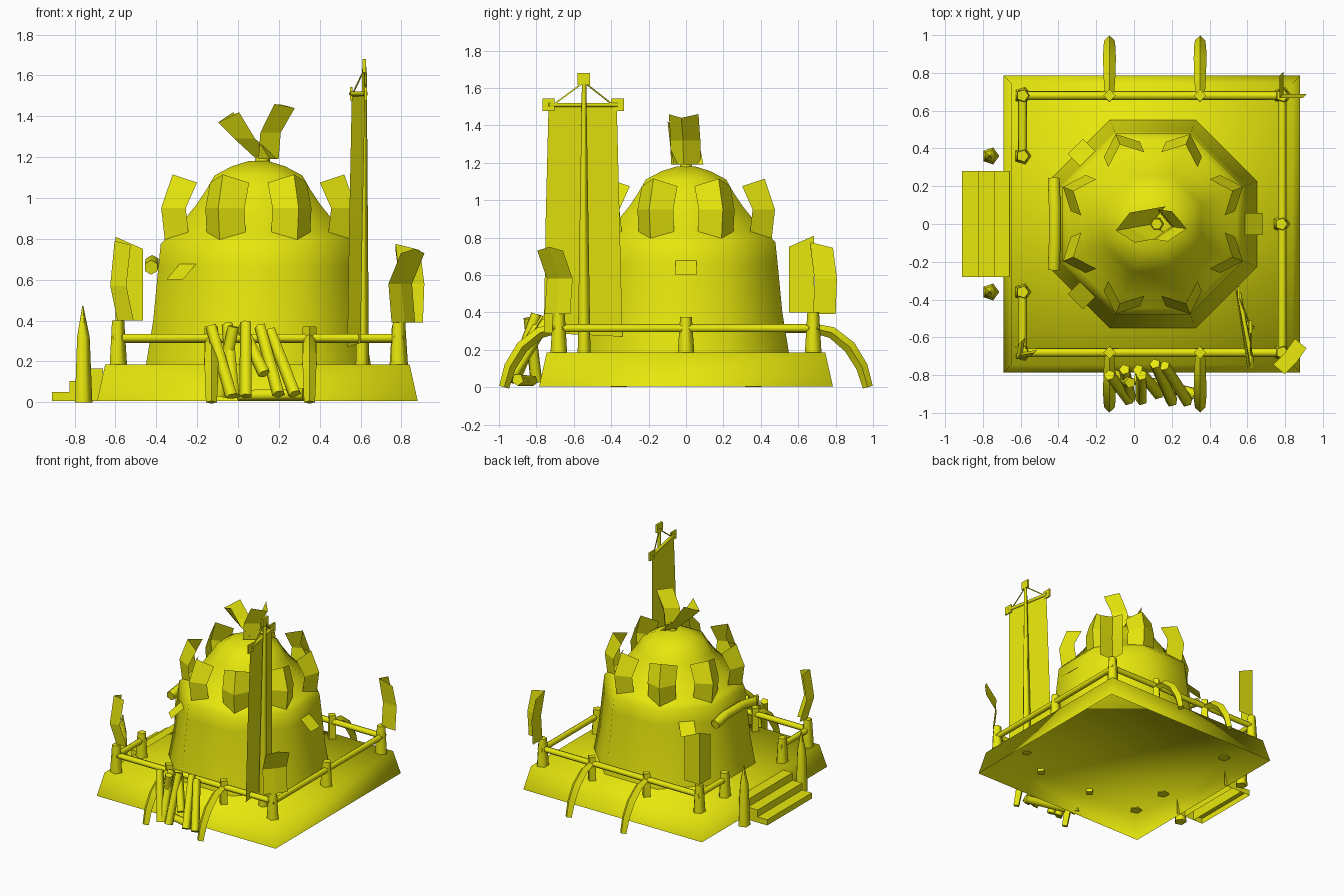
import bpy, bmesh, math
from mathutils import Vector

if "Cube" in bpy.data.objects:
    bpy.data.objects.remove(bpy.data.objects["Cube"])

yellow = bpy.data.materials.new("mustard yellow")
yellow.diffuse_color = (0.8, 0.8, 0.004, 1)
yellow.use_nodes = True
yellow.node_tree.nodes["Principled BSDF"].inputs["Base Color"].default_value = yellow.diffuse_color
CX = 0.1                      # hut axis
C8 = math.cos(math.pi / 8)


def finish(name, bm, smooth=None):
    bmesh.ops.recalc_face_normals(bm, faces=bm.faces)
    me = bpy.data.meshes.new(name)
    bm.to_mesh(me)
    bm.free()
    me.materials.append(yellow)
    ob = bpy.data.objects.new(name, me)
    bpy.context.collection.objects.link(ob)
    if smooth:
        bpy.ops.object.select_all(action='DESELECT')
        ob.select_set(True)
        bpy.context.view_layer.objects.active = ob
        bpy.ops.object.shade_smooth_by_angle(angle=math.radians(smooth))
    return ob


def tube(name, pts, radii, n=5, phase=0.0, smooth=75, bottom=True, ref=None):
    """Tapered prism swept along a path."""
    pts = [Vector(p) for p in pts]
    bm = bmesh.new()
    rings = []
    for i, p in enumerate(pts):
        d = (pts[min(i + 1, len(pts) - 1)] - pts[max(i - 1, 0)]).normalized()
        r = Vector(ref) if ref else Vector((1, 0, 0)) if abs(d.y) > 0.8 else Vector((0, 1, 0))
        u = r.cross(d).normalized()
        v = d.cross(u)
        rings.append([bm.verts.new(p + radii[i] * (
            math.cos(phase + math.tau * k / n) * u + math.sin(phase + math.tau * k / n) * v))
            for k in range(n)])
    for a, b in zip(rings, rings[1:]):
        for k in range(n):
            bm.faces.new((a[k], a[(k + 1) % n], b[(k + 1) % n], b[k]))
    if bottom:
        bm.faces.new(rings[0])
    bm.faces.new(rings[-1])
    return finish(name, bm, smooth)


def box(name, lo, hi, open_dirs=()):
    """Box, with the faces pointing along open_dirs left out."""
    bm = bmesh.new()
    bmesh.ops.create_cube(bm, size=1)
    gone = [f for f in bm.faces if any(f.normal.dot(Vector(d)) > 0.9 for d in open_dirs)]
    bmesh.ops.delete(bm, geom=gone, context='FACES')
    for v in bm.verts:
        v.co = [(a + b) / 2 + c * (b - a) for a, b, c in zip(lo, hi, v.co)]
    return finish(name, bm)


def sheet(name, rows):
    """Thin surface from a grid of points."""
    bm = bmesh.new()
    g = [[bm.verts.new(p) for p in r] for r in rows]
    for a, b in zip(g, g[1:]):
        for k in range(len(a) - 1):
            bm.faces.new((a[k], a[k + 1], b[k + 1], b[k]))
    return finish(name, bm)


def leaf(name, x, y, out, ridge, spread, width, drop=0.03):
    """Two panes folded along a bent ridge of (radius, height) points."""
    a = math.radians(out)
    rows = []
    for i, (r, z) in enumerate(ridge):
        p = Vector((x + r * math.cos(a), y + r * math.sin(a), z))
        row = [p]
        for s in (1, -1):
            b = a + s * math.radians(spread)
            q = p + width * Vector((math.cos(b), math.sin(b), 0))
            q.z -= drop if i == len(ridge) - 1 else 0
            row.insert(0 if s > 0 else 2, q)
        rows.append(row)
    sheet(name, rows)


# Platform, open underneath
tube("platform", [(0.095, 0, 0.005), (0.095, 0, 0.185)],
     [0.785 * 2 ** 0.5, 0.745 * 2 ** 0.5], 4, math.pi / 4, 120, bottom=False)

# Octagonal hut with a flared, bell-shaped roof
prof = [(0.55, 0.185), (0.515, 0.4), (0.49, 0.66), (0.478, 0.775), (0.445, 0.81),
        (0.37, 0.885), (0.305, 0.965), (0.255, 1.04), (0.215, 1.11), (0.13, 1.155), (0.05, 1.18)]
tube("hut_dome", [(CX, 0, z) for r, z in prof], [r / C8 for r, z in prof], 8, math.pi / 8, 80,
     bottom=False)
tube("roof_knob", [(CX + 0.02, 0, 1.16), (CX + 0.02, 0, 1.225)], [0.04, 0.03], 6)

# Folded hide leaves around the roof
for k in range(8):
    leaf(f"roof_leaf_{k}", CX, 0, 22.5 + 45 * k,
         [(0.495, 0.785), (0.515, 0.95), (0.455, 1.115)], 130, 0.135, 0.04)

# Leaves at the peak
leaf("peak_leaf_left", CX, 0, 190, [(0.01, 1.19), (0.12, 1.29), (0.2, 1.37)], 138, 0.12, -0.05)
leaf("peak_leaf_right", CX, 0, -8, [(0.1, 1.19), (0.11, 1.32), (0.18, 1.44)], 138, 0.12, -0.02)

# Window awnings
for k, deg in enumerate((0, 135, 225)):
    a = math.radians(deg)
    o, t = Vector((math.cos(a), math.sin(a), 0)), Vector((-math.sin(a), math.cos(a), 0))
    c = Vector((CX, 0, 0))
    sheet(f"awning_{k}", [[c + o * r + t * s * 0.057 + Vector((0, 0, z)) for s in (-1, 1)]
                          for r, z in ((0.485, 0.68), (0.58, 0.60))])

# Arched log over the entrance
tube("door_arch", [(-0.425, -0.24, 0.66), (-0.42, -0.1, 0.685), (-0.42, 0.1, 0.685),
                   (-0.425, 0.24, 0.66)], [0.036] * 4, 6)

# Hollow steps and pointed stakes beside them
steps = ((-0.91, -0.825, 0.05), (-0.825, -0.74, 0.105), (-0.74, -0.66, 0.165))
for k, (x0, x1, z) in enumerate(steps):
    box(f"step_{k}", (x0, -0.28, 0.005), (x1, 0.28, z), ((0, 0, -1), (1, 0, 0)))
for s in (-1, 1):
    tube("stake", [(-0.76, s * 0.36, 0), (-0.76, s * 0.36, 0.32), (-0.76, s * 0.36, 0.47)],
         [0.047, 0.034, 0.003])

# Railing posts, rails and curved braces
posts = [(0.78, 0)]
for s in (-1, 1):
    posts += [(-0.59, s * 0.36), (-0.59, s * 0.68), (0.785, s * 0.68)]
    for x in (-0.13, 0.35):
        tube("brace_post", [(x, s * 0.68, 0.16), (x, s * 0.68, 0.37)], [0.036, 0.033], 4)
        tube("curved_brace", [(x, s * 0.66, 0.32), (x, s * 0.78, 0.292), (x, s * 0.875, 0.215),
                              (x, s * 0.94, 0.11), (x, s * 0.972, 0)],
             [0.024, 0.031, 0.034, 0.032, 0.027], 4, ref=(1, 0, 0))
    tube("long_rail", [(-0.62, s * 0.68, 0.315), (0.81, s * 0.68, 0.315)], [0.024] * 2)
    tube("side_rail_left", [(-0.59, s * 0.71, 0.315), (-0.59, s * 0.33, 0.315)], [0.024] * 2)
tube("side_rail_right", [(0.785, -0.71, 0.315), (0.785, 0.71, 0.315)], [0.024] * 2)
for x, y in posts:
    h = 0.40 if abs(y) > 0.5 else 0.375
    tube("rail_post", [(x, y, 0.18), (x, y, h)], [0.047, 0.033])

# Leaves on the corner posts
leaf("corner_leaf_back_left", -0.6, 0.685, 135,
     [(0.0, 0.4), (0.0, 0.58), (0.0, 0.81)], 135, 0.135, 0.06)
leaf("corner_leaf_back_right", 0.785, 0.68, 225,
     [(0.0, 0.39), (-0.01, 0.58), (0.02, 0.775)], 135, 0.12, 0.03)
leaf("corner_leaf_front_right", 0.8, -0.68, -40,
     [(0.02, 0.39), (0.0, 0.58), (0.08, 0.75)], 95, 0.09, 0.02)
leaf("corner_leaf_front_left", -0.59, -0.68, 225,
     [(0.0, 0.4), (0.05, 0.57), (0.02, 0.79)], 145, 0.08, 0.02)

# Flagpole with hanging banner
tube("flag_pole", [(0.605, -0.545, 0.18), (0.618, -0.545, 1.64)], [0.036, 0.012])
bar_a, bar_b = Vector((0.555, -0.365, 1.51)), Vector((0.625, -0.735, 1.51))
tube("flag_bar", [bar_a, bar_b], [0.013] * 2)
for p in (bar_a, bar_b):
    box("bar_end_plate", p - Vector((0.006, 0.033, 0.033)), p + Vector((0.006, 0.033, 0.033)))
    tube("flag_rope", [p.lerp((bar_a + bar_b) / 2, 0.15), (0.617, -0.545, 1.63)], [0.005] * 2, 3)
box("pole_top_plate", (0.61, -0.58, 1.615), (0.626, -0.512, 1.68))
sheet("banner", [[(0.557, -0.37, 1.5), (0.622, -0.735, 1.5)],
                 [(0.545, -0.355, 0.9), (0.61, -0.75, 0.9)],
                 [(0.535, -0.34, 0.27), (0.6, -0.76, 0.29)]])

# Leaning log pile in front
logs = [((-0.13, -0.80, 0.37), (-0.03, -0.93, 0.03)), ((-0.05, -0.77, 0.38), (-0.02, -0.92, 0.03)),
        ((-0.02, -0.84, 0.37), (-0.09, -0.80, 0.03)), ((0.02, -0.77, 0.37), (0.13, -0.90, 0.14)),
        ((0.04, -0.80, 0.39), (0.04, -0.93, 0.03)), ((0.11, -0.74, 0.37), (0.20, -0.94, 0.04)),
        ((0.16, -0.75, 0.35), (0.28, -0.94, 0.04)), ((0.0, -0.82, 0.035), (0.32, -0.90, 0.04))]
for k, (a, b) in enumerate(logs):
    tube(f"log_{k}", [a, b], [0.03, 0.033])
